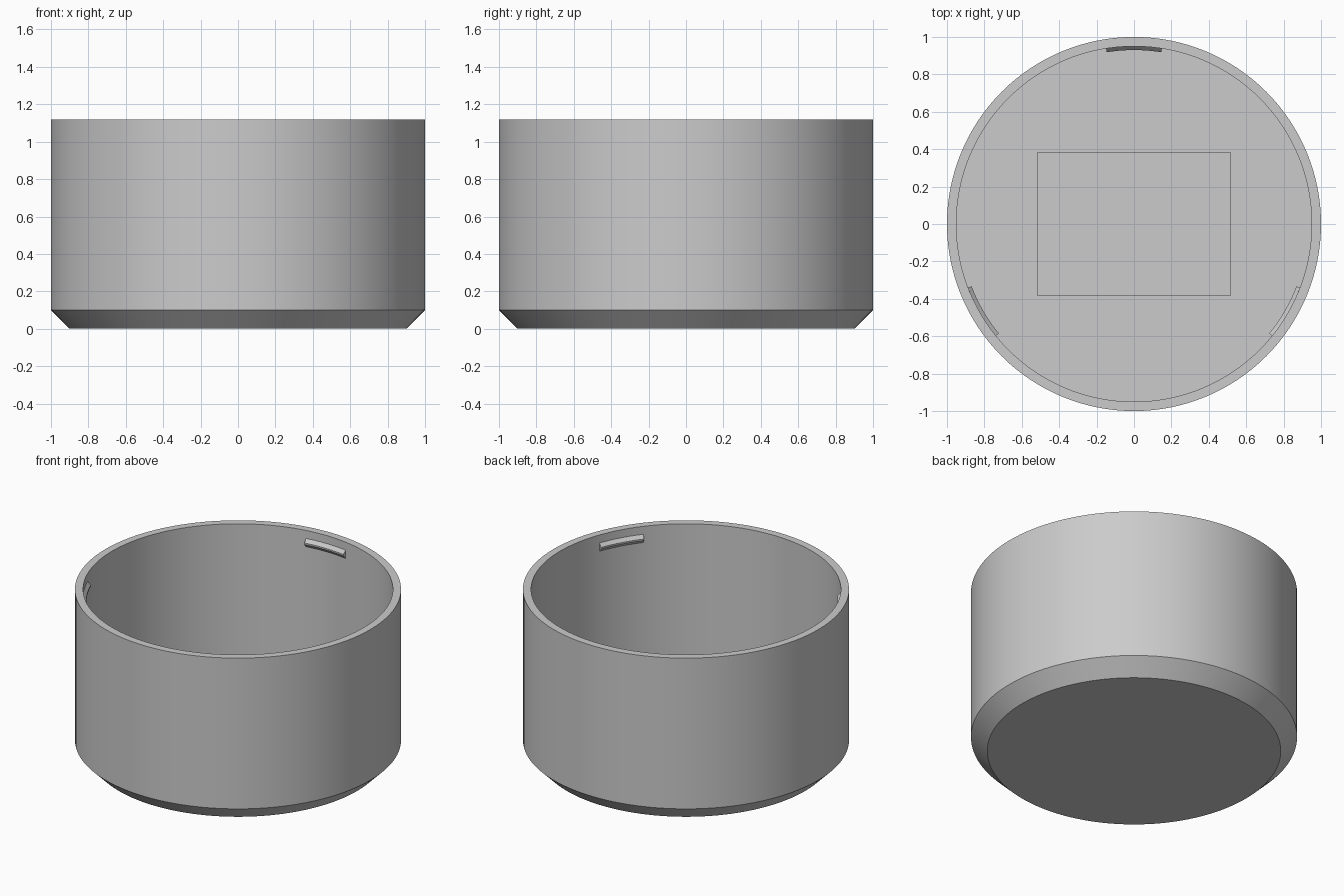
import bpy, bmesh
from math import sin, cos, radians

cube = bpy.data.objects.get("Cube")
if cube:
    bpy.data.objects.remove(cube, do_unlink=True)

# Single flat colour
grey = bpy.data.materials.new("plain grey")
grey.use_nodes = True
grey.diffuse_color = (0.6, 0.6, 0.6, 1)
grey.node_tree.nodes["Principled BSDF"].inputs["Base Color"].default_value = (0.6, 0.6, 0.6, 1)

SEGMENTS = 128
OUTER, INNER = 1.0, 0.95
HEIGHT, FLOOR = 1.12, 0.12


def sweep(name, profile, start=0, end=360, steps=SEGMENTS):
    """Turn an (r, z) profile about z; full turns are capped top and bottom, arcs at their ends."""
    full = end - start == 360
    bm = bmesh.new()
    columns = []
    for i in range(steps if full else steps + 1):
        a = radians(start + (end - start) * i / steps)
        columns.append([bm.verts.new((r * cos(a), r * sin(a), z)) for r, z in profile])
    n = len(profile)
    for i in range(steps):
        c, d = columns[i], columns[(i + 1) % len(columns)]
        for j in range(n - 1 if full else n):
            k = (j + 1) % n
            bm.faces.new((c[j], d[j], d[k], c[k]))
    if full:
        bm.faces.new([c[0] for c in columns])
        bm.faces.new([c[-1] for c in columns])
    else:
        bm.faces.new(columns[0])
        bm.faces.new(columns[-1])
    bmesh.ops.recalc_face_normals(bm, faces=bm.faces)
    mesh = bpy.data.meshes.new(name)
    bm.to_mesh(mesh)
    bm.free()
    mesh.materials.append(grey)
    obj = bpy.data.objects.new(name, mesh)
    bpy.context.collection.objects.link(obj)
    return obj


def smooth(obj):
    bpy.ops.object.select_all(action="DESELECT")
    obj.select_set(True)
    bpy.context.view_layer.objects.active = obj
    bpy.ops.object.shade_smooth_by_angle(angle=radians(25))


# Cup body with chamfered foot, straight wall and flat inner floor
cup = sweep("cup_body", [(0.9, 0), (OUTER, 0.1), (OUTER, HEIGHT),
                         (INNER, HEIGHT), (INNER, FLOOR)])

# Rectangular recess in the inner floor
bpy.ops.mesh.primitive_cube_add(size=1, location=(0, 0, FLOOR))
cutter = bpy.context.object
cutter.name = "recess_cutter"
cutter.scale = (1.03, 0.765, 0.08)
cutter.hide_render = True
cutter.data.materials.append(grey)
bpy.ops.object.select_all(action="DESELECT")
bpy.context.view_layer.objects.active = cup
cup.select_set(True)
cut = cup.modifiers.new("floor_recess", "BOOLEAN")
cut.operation = "DIFFERENCE"
cut.solver = "EXACT"
cut.object = cutter
bpy.ops.object.modifier_apply(modifier=cut.name)
bpy.data.objects.remove(cutter, do_unlink=True)
smooth(cup)

# Three snap ridges just below the rim
ridge = [(INNER + 0.01, 1.01), (INNER, 1.01), (0.93, 1.033),
         (0.93, 1.043), (INNER, 1.066), (INNER + 0.01, 1.066)]
for label, angle in (("back", 90), ("right", 210), ("left", 330)):
    smooth(sweep(label + "_snap_ridge", ridge, angle - 9, angle + 9, 10))
